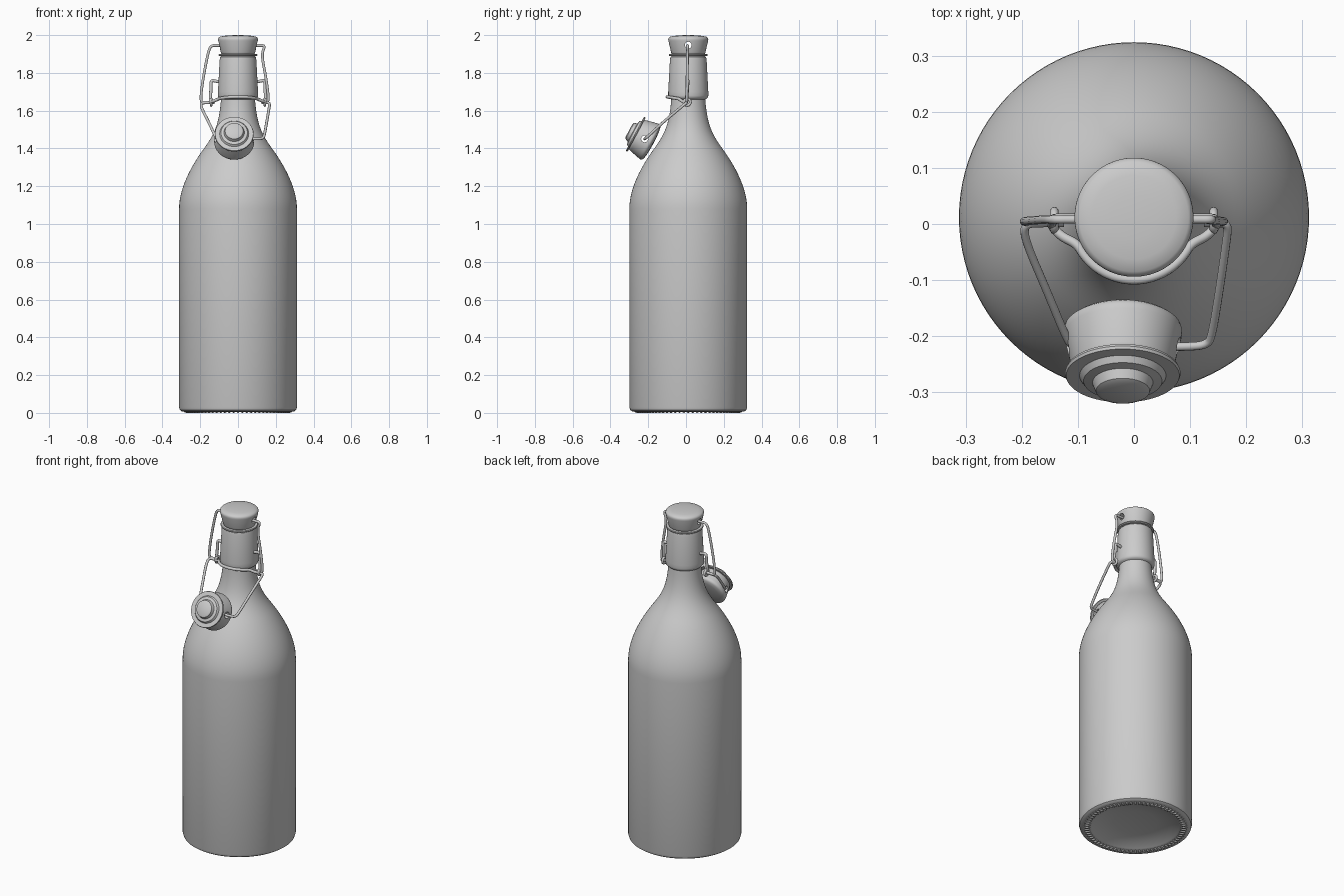
import bpy, bmesh, math
from mathutils import Matrix, Vector
from mathutils.geometry import interpolate_bezier

if "Cube" in bpy.data.objects:
    bpy.data.objects.remove(bpy.data.objects["Cube"])

CY = 0.012  # bottle axis in y


def finish(ob, angle=35):
    bpy.ops.object.select_all(action='DESELECT')
    ob.select_set(True)
    bpy.context.view_layer.objects.active = ob
    bpy.ops.object.shade_smooth_by_angle(angle=math.radians(angle))


def mesh_object(name, bm, matrix):
    me = bpy.data.meshes.new(name)
    bm.to_mesh(me)
    bm.free()
    ob = bpy.data.objects.new(name, me)
    bpy.context.collection.objects.link(ob)
    ob.matrix_world = matrix
    return ob


def lathe(name, profile, matrix, segs=96):
    bm = bmesh.new()
    vs = [bm.verts.new((r, 0, z)) for r, z in profile]
    es = [bm.edges.new(p) for p in zip(vs, vs[1:])]
    bmesh.ops.spin(bm, geom=vs + es, cent=(0, 0, 0), axis=(0, 0, 1),
                   angle=2 * math.pi, steps=segs)
    bmesh.ops.remove_doubles(bm, verts=bm.verts, dist=1e-5)
    bmesh.ops.recalc_face_normals(bm, faces=bm.faces)
    ob = mesh_object(name, bm, matrix)
    finish(ob)
    return ob


def wire(name, pts, radius=0.0075):
    cu = bpy.data.curves.new(name, 'CURVE')
    cu.dimensions = '3D'
    cu.bevel_depth = radius
    cu.bevel_resolution = 3
    cu.use_fill_caps = True
    cu.resolution_u = 8
    sp = cu.splines.new('NURBS')
    sp.points.add(len(pts) - 1)
    for p, co in zip(sp.points, pts):
        p.co = (*co, 1)
    sp.order_u = 3
    sp.use_endpoint_u = True
    ob = bpy.data.objects.new(name, cu)
    bpy.context.collection.objects.link(ob)


def bezier(*pts, n=16):
    return [tuple(p) for p in interpolate_bezier(*[Vector(p) for p in pts], n)]


# bottle: recessed base, straight body, S-shaped shoulder, collar
base = Matrix.Translation((0, CY, 0))
profile = [(0, 0.045), (0.12, 0.04), (0.2, 0.028), (0.24, 0.01), (0.25, 0.006),
           (0.285, 0.006), (0.297, 0.008), (0.307, 0.015), (0.312, 0.03)]
profile += bezier((0.312, 1.08), (0.312, 1.2), (0.235, 1.325), (0.18, 1.40))
profile += bezier((0.18, 1.40), (0.13, 1.47), (0.1, 1.52), (0.09, 1.66))[1:]
profile += [(0.098, 1.664), (0.104, 1.67), (0.106, 1.68), (0.106, 1.70),
            (0.097, 1.87), (0.094, 1.884), (0.086, 1.891), (0, 1.891)]
lathe("bottle", profile, base)

# ring of small grip ridges under the base
bm = bmesh.new()
for i in range(72):
    m = (Matrix.Rotation(i * math.tau / 72, 4, 'Z') @ Matrix.Translation((0.267, 0, 0.006))
         @ Matrix.Diagonal((0.018, 0.007, 0.006, 1)))
    bmesh.ops.create_uvsphere(bm, u_segments=10, v_segments=6, radius=1, matrix=m)
finish(mesh_object("base_ridges", bm, base), 60)


# stopper: rubber gasket plus flared cap with a cross hole for the bail
def stopper(prefix, matrix):
    lathe(prefix + "_gasket",
          [(0, -.042), (.038, -.042), (.048, -.037), (.054, -.02), (.07, -.017), (.077, -.006),
           (.101, -.006), (.103, -.001), (.101, .004), (0, .004)], matrix, 64)
    cap = lathe(prefix + "_cap",
                [(0, .003), (.084, .003), (.088, .006), (.091, .014), (.105, .075), (.106, .083),
                 (.104, .09), (.097, .096), (.075, .101), (.04, .104), (0, .105)], matrix, 64)
    bm = bmesh.new()
    bmesh.ops.create_cone(bm, cap_ends=True, segments=24, radius1=.018, radius2=.018, depth=.4,
                          matrix=Matrix.Translation((0, 0, .052)) @ Matrix.Rotation(math.pi / 2, 4, 'Y'))
    cutter = mesh_object("hole_cutter", bm, matrix)
    cutter.hide_render = True
    mod = cap.modifiers.new("hole", 'BOOLEAN')
    mod.object = cutter
    mod.solver = 'EXACT'
    bpy.context.view_layer.objects.active = cap
    bpy.ops.object.modifier_apply(modifier=mod.name)
    bpy.data.objects.remove(cutter)
    finish(cap)


stopper("closed", Matrix.Translation((0, CY, 1.895)))
stopper("hanging", Matrix.Translation((-0.02, -0.265, 1.475))
        @ Matrix.Rotation(math.atan2(-.88, -.47), 4, 'X'))

# neck wire: front half loop, rising at both sides to pivot in the collar
half = [(0.085, .010, 1.75), (0.112, .010, 1.755), (0.143, .010, 1.762), (0.143, .008, 1.72),
        (0.146, .004, 1.67), (0.146, -.004, 1.645), (0.13, -.022, 1.65)]
front = []
for i in range(13):
    a = math.radians(-25 - i * 130 / 12)
    front.append((0.112 * math.cos(a), CY + 0.112 * math.sin(a), 1.655 - 0.018 * math.sin(a)))
wire("neck_wire", half + front + [(-x, y, z) for x, y, z in reversed(half)], 0.0085)

# eyes that hold the bails
for s, side in ((1, "right"), (-1, "left")):
    bpy.ops.mesh.primitive_torus_add(major_radius=.017, minor_radius=.0075, major_segments=24,
                                     minor_segments=10, location=(s * .142, .006, 1.645),
                                     rotation=(0, math.pi / 2, 0))
    eye = bpy.context.object
    eye.name = side + "_eye"
    finish(eye, 60)

# closed bail, mirrored about the slightly offset bail centre
for s, side in ((1, "right"), (-1, "left")):
    c = -0.018
    wire("closed_bail_" + side,
         [(s * .075, .008, 1.945), (s * .11, .008, 1.945), (s * .145, .008, 1.945),
          (c + s * .142, .008, 1.90), (c + s * .165, .006, 1.78), (c + s * .178, .005, 1.69),
          (c + s * .178, .004, 1.645), (c + s * .16, .004, 1.645), (s * .125, .004, 1.645)])

# hanging bail, from the eyes down to the open stopper
wire("hanging_bail_left",
     [(-.125, .002, 1.642), (-.165, .002, 1.642), (-.196, 0, 1.64), (-.194, -.03, 1.615),
      (-.155, -.12, 1.54), (-.118, -.21, 1.458), (-.105, -.219, 1.4505), (-.07, -.219, 1.4505)])
wire("hanging_bail_right",
     [(.125, .002, 1.642), (.15, .002, 1.642), (.168, 0, 1.64), (.165, -.03, 1.615),
      (.152, -.12, 1.54), (.139, -.20, 1.465), (.13, -.215, 1.453), (.1, -.219, 1.4505),
      (.04, -.219, 1.4505)])
